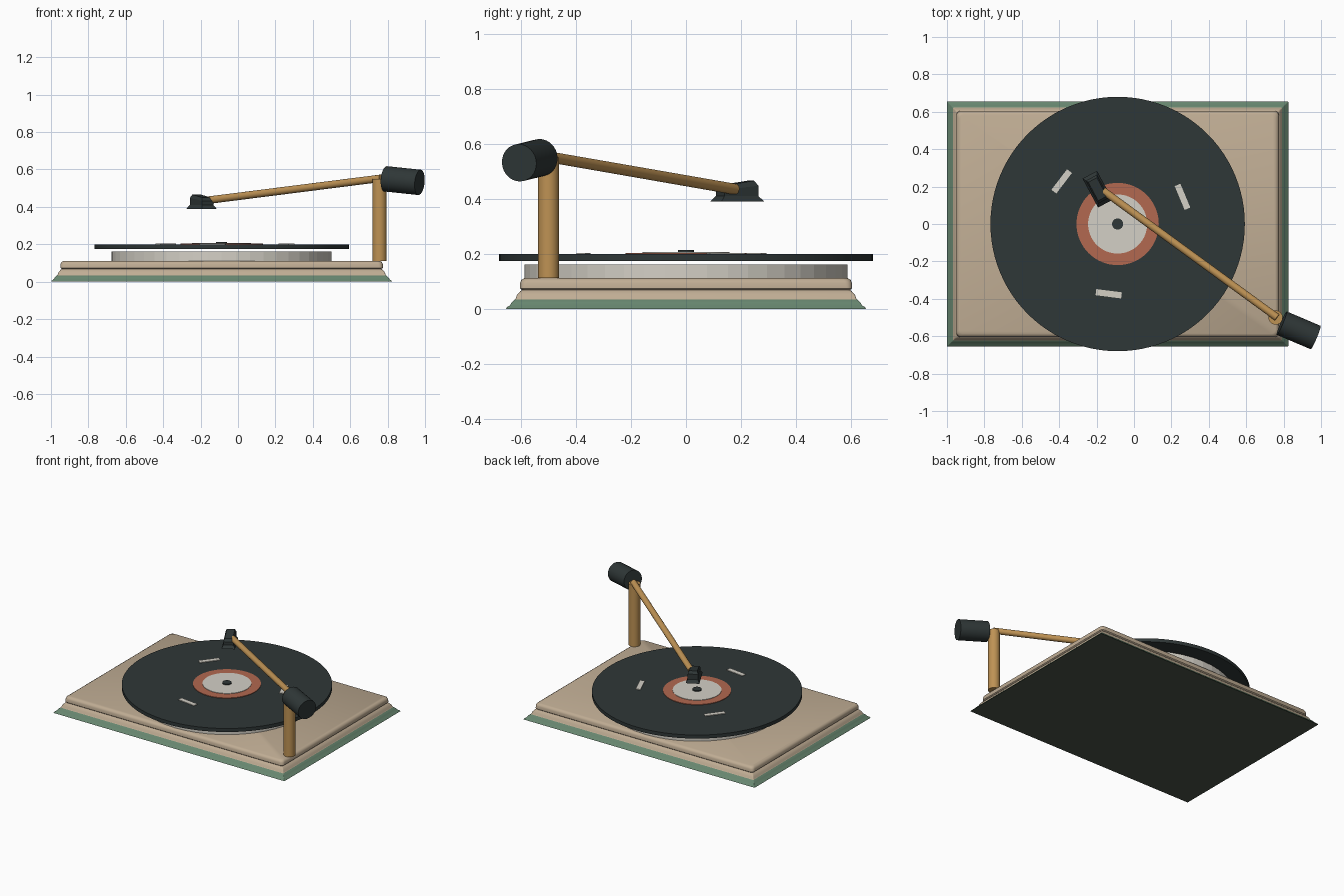
import bpy, bmesh, math
from mathutils import Vector, Matrix

if "Cube" in bpy.data.objects:
    bpy.data.objects.remove(bpy.data.objects["Cube"])


def material(name, r, g, b):
    lin = [((c / 255 + 0.055) / 1.055) ** 2.4 for c in (r, g, b)]
    m = bpy.data.materials.new(name)
    m.diffuse_color = (*lin, 1)
    m.use_nodes = True
    m.node_tree.nodes["Principled BSDF"].inputs["Base Color"].default_value = m.diffuse_color
    return m


TAN = material("tan wood", 192, 173, 148)
GREEN = material("sage green", 104, 135, 112)
OLIVE = material("dark olive", 74, 84, 71)
DARK = material("charcoal", 47, 55, 55)
CREAM = material("cream", 212, 208, 198)
RED = material("brick red", 178, 104, 80)
GOLD = material("brass", 190, 146, 84)

CX = -0.0875  # centre of the plinth and record in x


def finish(name, bm, mats, smooth=None):
    bmesh.ops.recalc_face_normals(bm, faces=bm.faces)
    me = bpy.data.meshes.new(name)
    bm.to_mesh(me)
    bm.free()
    ob = bpy.data.objects.new(name, me)
    bpy.context.collection.objects.link(ob)
    for m in mats:
        me.materials.append(m)
    if smooth:
        bpy.ops.object.select_all(action='DESELECT')
        ob.select_set(True)
        bpy.context.view_layer.objects.active = ob
        bpy.ops.object.shade_smooth_by_angle(angle=math.radians(smooth))
    return ob


def rod(name, a, b, r, mat, sides=32, smooth=35):
    """Cylinder between two points."""
    a, b = Vector(a), Vector(b)
    d = b - a
    mx = Matrix.Translation((a + b) / 2) @ d.to_track_quat('Z', 'Y').to_matrix().to_4x4()
    bm = bmesh.new()
    bmesh.ops.create_cone(bm, cap_ends=True, segments=sides, radius1=r, radius2=r,
                          depth=d.length, matrix=mx)
    return finish(name, bm, [mat], smooth)


def disc(name, r, z0, z1, mat, sides=96, smooth=35):
    return rod(name, (CX, 0, z0), (CX, 0, z1), r, mat, sides, smooth)


def loft(rings):
    """Skin a stack of closed point rings and cap both ends."""
    bm = bmesh.new()
    loops = [[bm.verts.new(p) for p in ring] for ring in rings]
    n = len(loops[0])
    for lo, hi in zip(loops, loops[1:]):
        for i in range(n):
            j = (i + 1) % n
            bm.faces.new((lo[i], lo[j], hi[j], hi[i]))
    bm.faces.new(loops[0])
    bm.faces.new(loops[-1])
    return bm


def rounded_rect(hx, hy, r, z, steps=4):
    pts = []
    for k, (sx, sy) in enumerate(((1, 1), (-1, 1), (-1, -1), (1, -1))):
        for s in range(steps + 1):
            t = math.pi / 2 * (k + s / steps)
            pts.append((CX + sx * (hx - r) + r * math.cos(t),
                        sy * (hy - r) + r * math.sin(t), z))
    return pts


# Moulded plinth: (inset, height, corner radius)
profile = [(0, 0, .003), (.004, .006, .003), (.014, .012, .003), (.02, .022, .003),
           (.028, .03, .004), (.033, .034, .004),
           (.036, .038, .005), (.04, .05, .006), (.052, .064, .01), (.058, .068, .015),
           (.051, .074, .02), (.051, .094, .025), (.056, .105, .025), (.068, .112, .025)]
bm = loft([rounded_rect(.9125 - i, .655 - i, r, z) for i, z, r in profile])
bm.normal_update()
for f in bm.faces:
    z = f.calc_center_median().z
    f.material_index = 2 if z < .001 else (1 if z < .034 else 0)
finish("plinth", bm, [TAN, GREEN, OLIVE], 40)

# Platter, record, label and spindle
disc("platter", .588, .108, .162, CREAM, 48, None)
disc("record", .68, .174, .199, DARK)
disc("label_ring", .22, .198, .203, RED, 64)
disc("label_centre", .158, .200, .206, CREAM, 64)
disc("spindle", .03, .2, .213, DARK, 24)

# Three light marks on the record
for k in range(3):
    a = math.radians(22.7 + 120 * k)
    mx = (Matrix.Translation((CX, 0, .2)) @ Matrix.Rotation(a, 4, 'Z')
          @ Matrix.Translation((.376, 0, 0)) @ Matrix.Diagonal((.033, .138, .007, 1)))
    bm = bmesh.new()
    bmesh.ops.create_cube(bm, size=1, matrix=mx)
    finish(f"record_mark_{k + 1}", bm, [CREAM])

# Tone arm on its post, with counterweight
rod("arm_post", (.757, -.5, .112), (.757, -.5, .55), .038, GOLD)
rod("tone_arm", (.765, -.5, .553), (-.165, .178, .435), .02, GOLD, 24)
rod("counterweight", (.79, -.53, .55), (.971, -.607, .531), .068, DARK)

# Cartridge head: flared foot, waist, and chamfered top sloping to the arm
rings = []
for L, W, z, tilt in ((.088, .044, .39, 0), (.084, .042, .395, 0), (.07, .034, .41, 0),
                      (.07, .034, .44, .008), (.056, .026, .458, .008)):
    ring = []
    for sl, sw in ((1, 1), (-1, 1), (-1, -1), (1, -1)):
        l, w = sl * L, sw * W
        ring.append((-.195 - .47 * l + .88 * w, .186 + .88 * l + .47 * w, z + sl * tilt))
    rings.append(ring)
finish("cartridge_head", loft(rings), [DARK])
